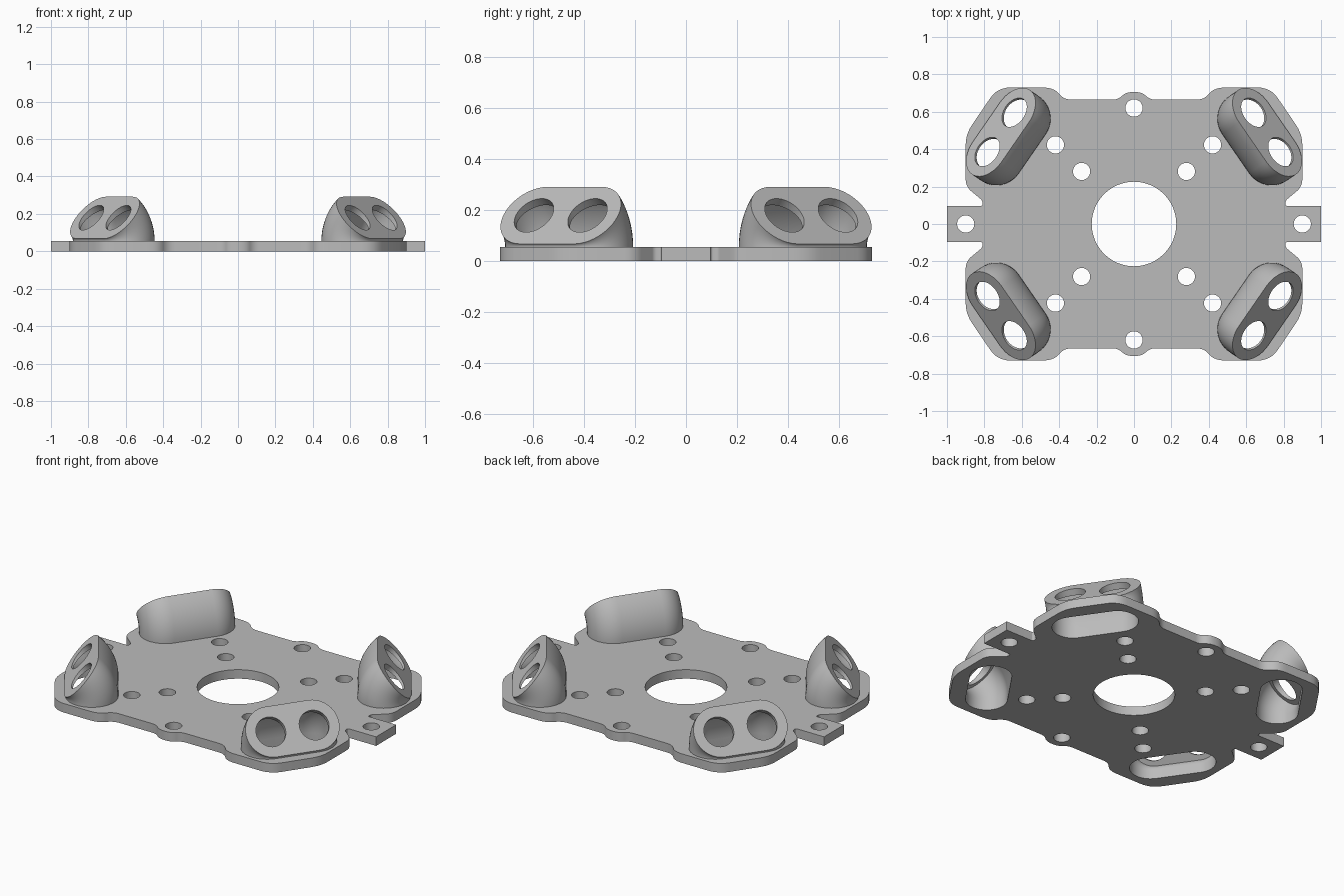
import bpy, bmesh, math
from mathutils import Vector, Matrix

if "Cube" in bpy.data.objects:
    bpy.data.objects.remove(bpy.data.objects["Cube"], do_unlink=True)

THICK = 0.055                      # plate thickness
PIVOT, GAP = 0.97, 0.017           # hinge line the pods sweep around
POD_R, HALF, WALL = 0.146, 0.1276, 0.03
TILT = math.radians(50)
POD_ANGLE = math.radians(34.6)

grey = bpy.data.materials.new("light_grey")
grey.use_nodes = True
grey.diffuse_color = (0.5, 0.5, 0.5, 1)
grey.node_tree.nodes["Principled BSDF"].inputs["Base Color"].default_value = (0.5, 0.5, 0.5, 1)


def loft(name, rings):
    """Closed solid through matching rings of points."""
    bm = bmesh.new()
    loops = [[bm.verts.new(p) for p in ring] for ring in rings]
    n = len(loops[0])
    for a, b in zip(loops, loops[1:]):
        for i in range(n):
            j = (i + 1) % n
            bm.faces.new((a[i], a[j], b[j], b[i]))
    bm.faces.new(loops[0][::-1])
    bm.faces.new(loops[-1])
    bmesh.ops.recalc_face_normals(bm, faces=bm.faces)
    mesh = bpy.data.meshes.new(name)
    bm.to_mesh(mesh)
    bm.free()
    mesh.materials.append(grey)
    obj = bpy.data.objects.new(name, mesh)
    bpy.context.collection.objects.link(obj)
    return obj


def disc(r, n=48):
    return [(r * math.cos(math.tau * i / n), r * math.sin(math.tau * i / n)) for i in range(n)]


def cylinder(name, r, depth, matrix):
    return loft(name, [[matrix @ Vector((x, y, z)) for x, y in disc(r)] for z in (-depth, depth)])


def cut(obj, cutter):
    mod = obj.modifiers.new("cut", 'BOOLEAN')
    mod.operation, mod.solver, mod.object = 'DIFFERENCE', 'EXACT', cutter
    bpy.context.view_layer.objects.active = obj
    bpy.ops.object.modifier_apply(modifier=mod.name)


def remove(obj):
    bpy.data.objects.remove(obj, do_unlink=True)


def smooth(obj):
    bpy.ops.object.select_all(action='DESELECT')
    obj.select_set(True)
    bpy.context.view_layer.objects.active = obj
    bpy.ops.object.shade_smooth_by_angle(angle=math.radians(30))


def rounded(points, steps=6):
    """Replace each (x, y, radius) corner by a curve of that cut-back length."""
    out = []
    for i, (x, y, r) in enumerate(points):
        c = Vector((x, y))
        if r == 0:
            out.append(c)
            continue
        a = Vector(points[i - 1][:2]) - c
        b = Vector(points[(i + 1) % len(points)][:2]) - c
        p = c + a.normalized() * min(r, a.length * 0.48)
        q = c + b.normalized() * min(r, b.length * 0.48)
        for k in range(steps + 1):
            t = k / steps
            out.append(p * (1 - t) ** 2 + c * 2 * t * (1 - t) + q * t * t)
    return out


def stadium(r, n=20):
    """Section as (distance from hinge, sideways) pairs."""
    mid = GAP + POD_R
    pts = []
    for side in (1, -1):
        for i in range(n + 1):
            a = math.pi * i / n
            pts.append((mid + side * r * math.cos(a), side * (HALF + r * math.sin(a))))
    return pts


def pod_solid(name, r, end, bottom, turn):
    """Stadium rising from the plate, then swept around the hinge line."""
    section = stadium(r)
    rings = [[turn @ Vector((PIVOT - s, u, bottom)) for s, u in section]]
    for k in range(13):
        a = end * k / 12
        rings.append([turn @ Vector((PIVOT - s * math.cos(a), u, THICK + s * math.sin(a)))
                      for s, u in section])
    return loft(name, rings)


# Plate outline: one quarter, mirrored to the other three
quarter = [(1, 0.097, 0), (0.81, 0.097, 0.01), (0.81, 0.125, 0.012), (0.9, 0.2, 0.04),
           (0.9, 0.48, 0.06), (0.73, 0.73, 0.07), (0.43, 0.73, 0.06),
           (0.375, 0.665, 0.04), (0.085, 0.665, 0.03), (0.042, 0.706, 0.05)]
half = quarter + [(-x, y, r) for x, y, r in reversed(quarter)]
outline = rounded(half + [(x, -y, r) for x, y, r in reversed(half)])
plate = loft("base_plate", [[(p.x, p.y, z) for p in outline] for z in (0, THICK)])

# Round holes through the plate
holes = [(0, 0, 0.226)]
for s in (1, -1):
    holes += [(0, 0.62 * s, 0.046), (0.9 * s, 0, 0.046)]
    for x, y in ((0.42, 0.423), (0.28, 0.281)):
        holes += [(x * s, y, 0.046), (x * s, -y, 0.046)]
for x, y, r in holes:
    drill = cylinder("drill", r, 0.2, Matrix.Translation((x, y, 0)))
    cut(plate, drill)
    remove(drill)

# Four hollow tilted pods, each with two round eyes in its sloping face
pods = {"back_left": POD_ANGLE, "back_right": math.pi - POD_ANGLE,
        "front_right": math.pi + POD_ANGLE, "front_left": -POD_ANGLE}
mid = GAP + POD_R
for place, angle in pods.items():
    turn = Matrix.Rotation(angle, 4, 'Z')
    pod = pod_solid(place + "_sensor_pod", POD_R, TILT, 0.01, turn)
    cavity = pod_solid("cavity", POD_R - WALL, TILT - math.radians(9), -0.05, turn)
    cut(pod, cavity)
    cut(plate, cavity)
    remove(cavity)
    for side in (1, -1):
        centre = Matrix.Translation((PIVOT - mid * math.cos(TILT), side * HALF,
                                     THICK + mid * math.sin(TILT)))
        drill = cylinder("drill", 0.086, 0.06, turn @ centre @ Matrix.Rotation(TILT, 4, 'Y'))
        cut(pod, drill)
        remove(drill)
    smooth(pod)
smooth(plate)
